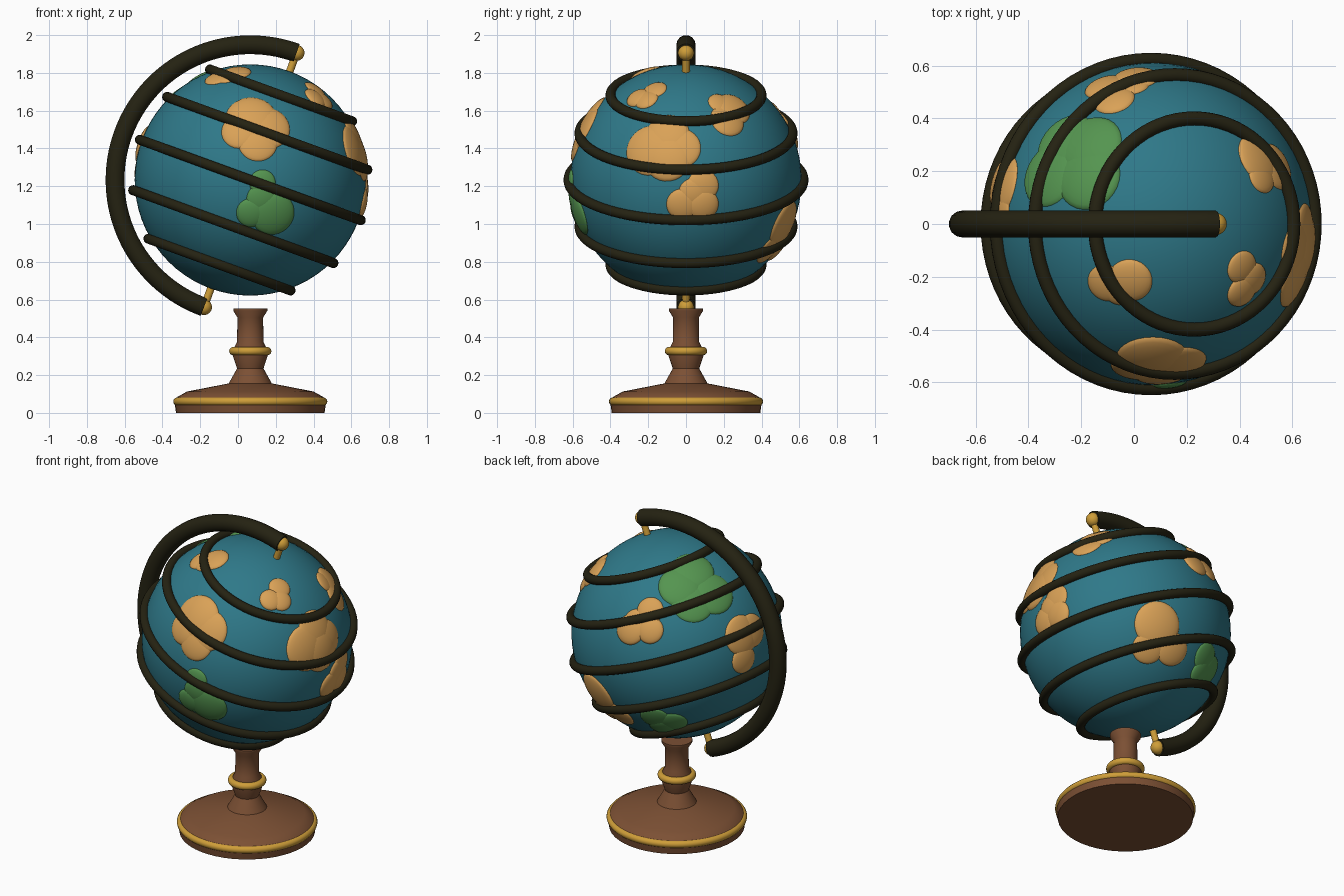
import bpy, bmesh, math
from mathutils import Vector, Matrix

cube = bpy.data.objects.get("Cube")
if cube:
    bpy.data.objects.remove(cube, do_unlink=True)

CENTRE = Vector((0.065, 0, 1.233))
RADIUS = 0.612
ARM_RADIUS = 0.716
TILT = math.radians(20)
AXIS = Vector((math.sin(TILT), 0, math.cos(TILT)))


def material(name, rgb):
    mat = bpy.data.materials.new(name)
    mat.use_nodes = True
    mat.diffuse_color = (*rgb, 1)
    bsdf = mat.node_tree.nodes["Principled BSDF"]
    bsdf.inputs["Base Color"].default_value = (*rgb, 1)
    bsdf.inputs["Roughness"].default_value = 0.6
    return mat


OCEAN = material("ocean_blue", (0.028, 0.19, 0.25))
SAND = material("sand", (0.70, 0.36, 0.095))
GREEN = material("land_green", (0.09, 0.30, 0.08))
DARK = material("dark_bronze", (0.018, 0.016, 0.006))
WOOD = material("brown_wood", (0.20, 0.08, 0.034))
GOLD = material("gold", (0.62, 0.34, 0.04))


def finish(obj, name, mat):
    obj.name = name
    obj.data.materials.clear()
    obj.data.materials.append(mat)
    bpy.ops.object.select_all(action='DESELECT')
    obj.select_set(True)
    bpy.context.view_layer.objects.active = obj
    bpy.ops.object.shade_smooth_by_angle(angle=math.radians(35))


def from_bmesh(bm, name, mat):
    mesh = bpy.data.meshes.new(name)
    bm.to_mesh(mesh)
    bm.free()
    obj = bpy.data.objects.new(name, mesh)
    bpy.context.collection.objects.link(obj)
    finish(obj, name, mat)


def torus(name, mat, location, major, minor, tilt=0):
    bpy.ops.mesh.primitive_torus_add(location=location, rotation=(0, tilt, 0), major_radius=major,
                                     minor_radius=minor, major_segments=72, minor_segments=14)
    finish(bpy.context.object, name, mat)


def lathe(name, mat, profile, steps=48):
    bm = bmesh.new()
    verts = [bm.verts.new((r, 0, z)) for r, z in profile]
    edges = [bm.edges.new(pair) for pair in zip(verts, verts[1:])]
    bmesh.ops.spin(bm, geom=verts + edges, cent=(0, 0, 0), axis=(0, 0, 1),
                   angle=math.tau, steps=steps)
    bmesh.ops.remove_doubles(bm, verts=bm.verts, dist=0.0005)
    bmesh.ops.recalc_face_normals(bm, faces=bm.faces)
    bmesh.ops.translate(bm, verts=bm.verts, vec=(CENTRE.x, 0, 0))
    from_bmesh(bm, name, mat)


def land(name, mat, facing, lobes):
    """Raised land made of overlapping low domes wrapped on the globe.
    Each lobe is (right, up, radius), measured looking at the globe along -facing."""
    out = Vector(facing).normalized()
    up = Vector((0, 1, 0)) if out.z > 0.99 else Vector((0, 0, 1))
    right = up.cross(out).normalized()
    up = out.cross(right)
    bm = bmesh.new()
    for i, (a, b, size) in enumerate(lobes):
        depth = math.sqrt(RADIUS ** 2 - a * a - b * b)
        normal = (right * a + up * b + out * depth).normalized()
        side = normal.orthogonal().normalized()
        other = normal.cross(side)
        dome = bmesh.ops.create_uvsphere(bm, u_segments=28, v_segments=12, radius=1)["verts"]
        height = 0.015 + 0.002 * i
        for v in dome:
            x, y, z = v.co
            way = normal + (side * x + other * y) * size / RADIUS
            v.co = CENTRE + way.normalized() * (RADIUS + z * height)
    from_bmesh(bm, name, mat)


# Wooden stand with gold bands
lathe("stand", WOOD, [(0, 0), (0.393, 0), (0.402, 0.06), (0.385, 0.085), (0.335, 0.113),
                      (0.114, 0.156), (0.07, 0.235), (0.093, 0.304), (0.093, 0.33),
                      (0.07, 0.375), (0.068, 0.505), (0.09, 0.54), (0.09, 0.553), (0, 0.553)])
torus("base_band", GOLD, (CENTRE.x, 0, 0.06), 0.386, 0.022)
torus("neck_band", GOLD, (CENTRE.x, 0, 0.327), 0.09, 0.022)

# Globe
bpy.ops.mesh.primitive_uv_sphere_add(segments=72, ring_count=36, radius=RADIUS,
                                     location=CENTRE, rotation=(0, TILT, 0))
finish(bpy.context.object, "globe", OCEAN)

# Latitude rings
for latitude in (-50, -25, 0, 25, 50):
    angle = math.radians(latitude)
    torus(f"latitude_ring_{latitude}", DARK, CENTRE + AXIS * 0.622 * math.sin(angle),
          0.622 * math.cos(angle), 0.027, TILT)

# Half-circle arm
curve = bpy.data.curves.new("arm", 'CURVE')
curve.dimensions = '3D'
curve.bevel_depth = 0.051
curve.bevel_resolution = 5
curve.use_fill_caps = True
spline = curve.splines.new('POLY')
STEPS = 64
spline.points.add(STEPS)
for i, point in enumerate(spline.points):
    angle = math.pi / 2 - TILT + math.pi * i / STEPS
    offset = Vector((math.cos(angle), 0, math.sin(angle))) * ARM_RADIUS
    point.co = (*(CENTRE + offset), 1)
arm = bpy.data.objects.new("arm", curve)
bpy.context.collection.objects.link(arm)
bpy.ops.object.select_all(action='DESELECT')
arm.select_set(True)
bpy.context.view_layer.objects.active = arm
bpy.ops.object.convert(target='MESH')
finish(bpy.context.object, "arm", DARK)

# Pivot pins and balls at both poles
for label, sign in (("top", 1), ("bottom", -1)):
    bpy.ops.mesh.primitive_cylinder_add(vertices=20, radius=0.02, depth=0.14, rotation=(0, TILT, 0),
                                        location=CENTRE + AXIS * sign * 0.65)
    finish(bpy.context.object, f"{label}_pin", GOLD)
    bpy.ops.mesh.primitive_uv_sphere_add(segments=24, ring_count=14, radius=0.042,
                                         location=CENTRE + AXIS * sign * ARM_RADIUS)
    finish(bpy.context.object, f"{label}_ball", GOLD)

# Land masses
FRONT, RIGHT, TOP = (0, -1, 0), (1, 0, 0), (0, 0, 1)
BACK_HIGH, BACK_LOW = (-0.51, 0.73, 0.454), (0.51, 0.73, -0.454)
land("front_land", SAND, FRONT,
     [(0.04, 0.20, 0.105), (-0.055, 0.26, 0.10), (0.09, 0.28, 0.125), (0.005, 0.33, 0.14)])
land("front_green_land", GREEN, FRONT,
     [(0.065, -0.015, 0.07), (0.06, -0.10, 0.08), (0.005, -0.175, 0.08), (0.12, -0.18, 0.12)])
land("upper_front_island", SAND, TOP,
     [(-0.17, -0.225, 0.075), (-0.12, -0.245, 0.07), (-0.08, -0.215, 0.085)])
land("upper_right_island", SAND, TOP,
     [(0.345, -0.165, 0.065), (0.385, -0.21, 0.065), (0.345, -0.255, 0.065)])
land("upper_back_island", SAND, TOP,
     [(0.42, 0.18, 0.065), (0.475, 0.22, 0.095), (0.41, 0.25, 0.10)])
land("upper_green_land", GREEN, TOP,
     [(-0.33, 0.31, 0.13), (-0.39, 0.19, 0.13), (-0.235, 0.30, 0.13), (-0.24, 0.18, 0.13)])
land("right_land", SAND, RIGHT,
     [(-0.03, 0.17, 0.11), (-0.10, 0.24, 0.12), (-0.19, 0.16, 0.14), (-0.10, 0.12, 0.13)])
land("right_lower_land", SAND, RIGHT,
     [(0.09, -0.03, 0.085), (0.04, -0.07, 0.08), (-0.02, -0.13, 0.085), (0.09, -0.13, 0.085)])
land("back_island", SAND, BACK_HIGH,
     [(-0.24, 0.05, 0.07), (-0.155, 0.11, 0.08), (-0.155, -0.005, 0.08), (-0.27, 0.0, 0.09)])
land("left_land", SAND, BACK_HIGH,
     [(0.39, -0.17, 0.085), (0.44, 0.0, 0.10), (0.38, -0.03, 0.12)])
land("back_lower_land", SAND, BACK_LOW,
     [(0.09, -0.11, 0.095), (0.235, -0.11, 0.10), (0.14, 0.03, 0.14)])
land("back_green_land", GREEN, BACK_LOW,
     [(0.44, -0.14, 0.09), (0.47, -0.21, 0.09), (0.42, -0.23, 0.085)])
